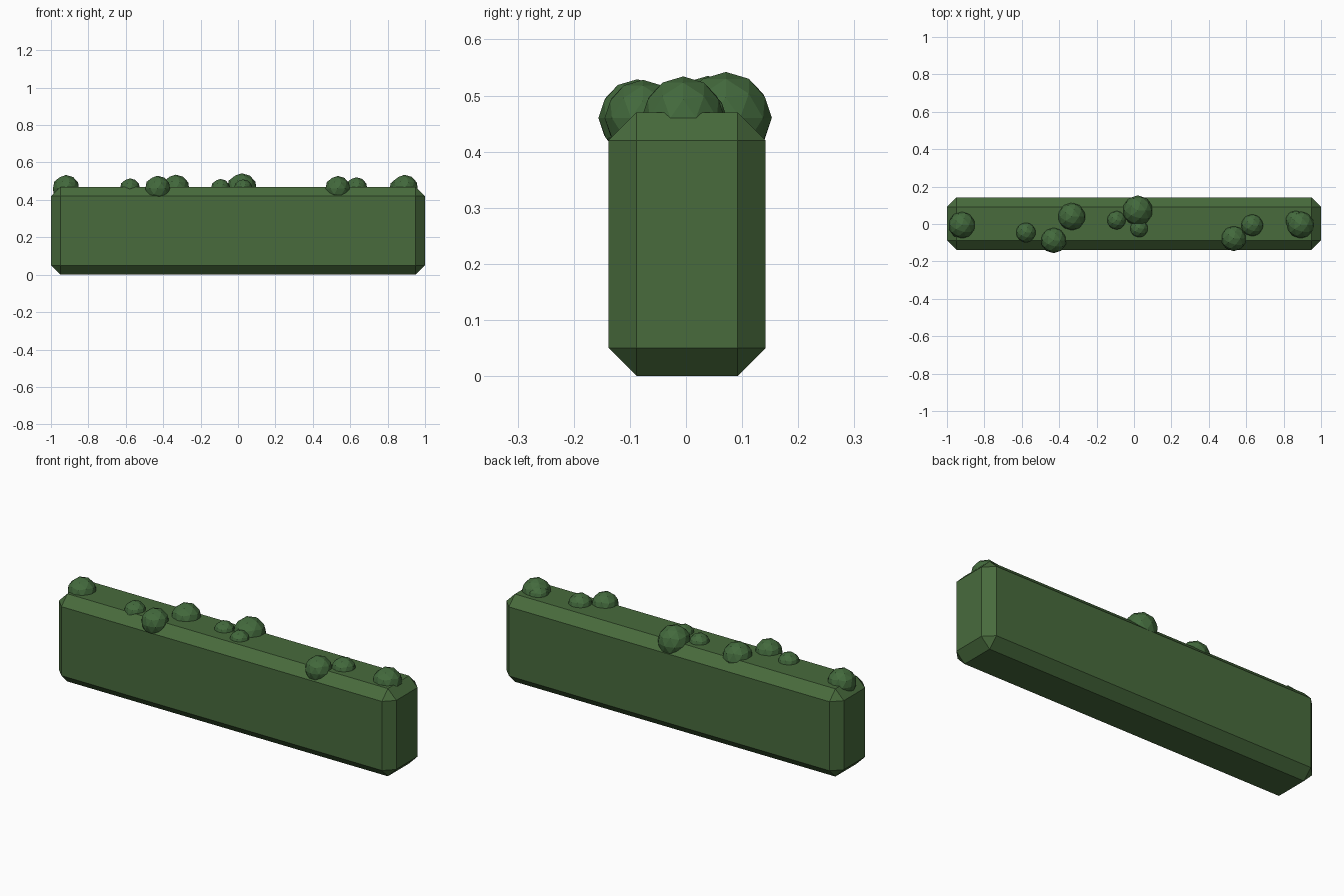
import bpy
import bmesh

if "Cube" in bpy.data.objects:
    bpy.data.objects.remove(bpy.data.objects["Cube"])


def material(name, rgb):
    m = bpy.data.materials.new(name)
    m.diffuse_color = (*rgb, 1.0)
    m.use_nodes = True
    m.node_tree.nodes["Principled BSDF"].inputs["Base Color"].default_value = m.diffuse_color
    return m


def add_object(name, bm, mat):
    mesh = bpy.data.meshes.new(name)
    bm.to_mesh(mesh)
    bm.free()
    mesh.materials.append(mat)
    obj = bpy.data.objects.new(name, mesh)
    bpy.context.collection.objects.link(obj)
    return obj


hedge_green = material("hedge green", (0.065, 0.147, 0.046))
leaf_green = material("leaf green", (0.056, 0.143, 0.046))

# Chamfered hedge block
bm = bmesh.new()
bmesh.ops.create_cube(bm, size=1.0)
bmesh.ops.scale(bm, vec=(2.0, 0.28, 0.47), verts=bm.verts)
bmesh.ops.translate(bm, vec=(0, 0.002, 0.235), verts=bm.verts)
bmesh.ops.bevel(bm, geom=bm.edges[:], offset=0.05, segments=1, affect='EDGES')
add_object("hedge_body", bm, hedge_green)

# Leaf clumps sunk into the top: x, y, radius
clumps = [
    (-0.92, -0.006, 0.073), (-0.578, -0.045, 0.055), (-0.43, -0.087, 0.069),
    (-0.333, 0.039, 0.075), (-0.094, 0.020, 0.052), (0.02, 0.071, 0.082),
    (0.027, -0.024, 0.050), (0.533, -0.077, 0.068), (0.632, -0.007, 0.061),
    (0.863, 0.018, 0.055), (0.89, -0.005, 0.074),
]
for i, (x, y, r) in enumerate(clumps, 1):
    bm = bmesh.new()
    bmesh.ops.create_icosphere(bm, subdivisions=2, radius=r)
    bmesh.ops.translate(bm, vec=(x, y, 0.46), verts=bm.verts)
    add_object(f"leaf_clump_{i}", bm, leaf_green)
